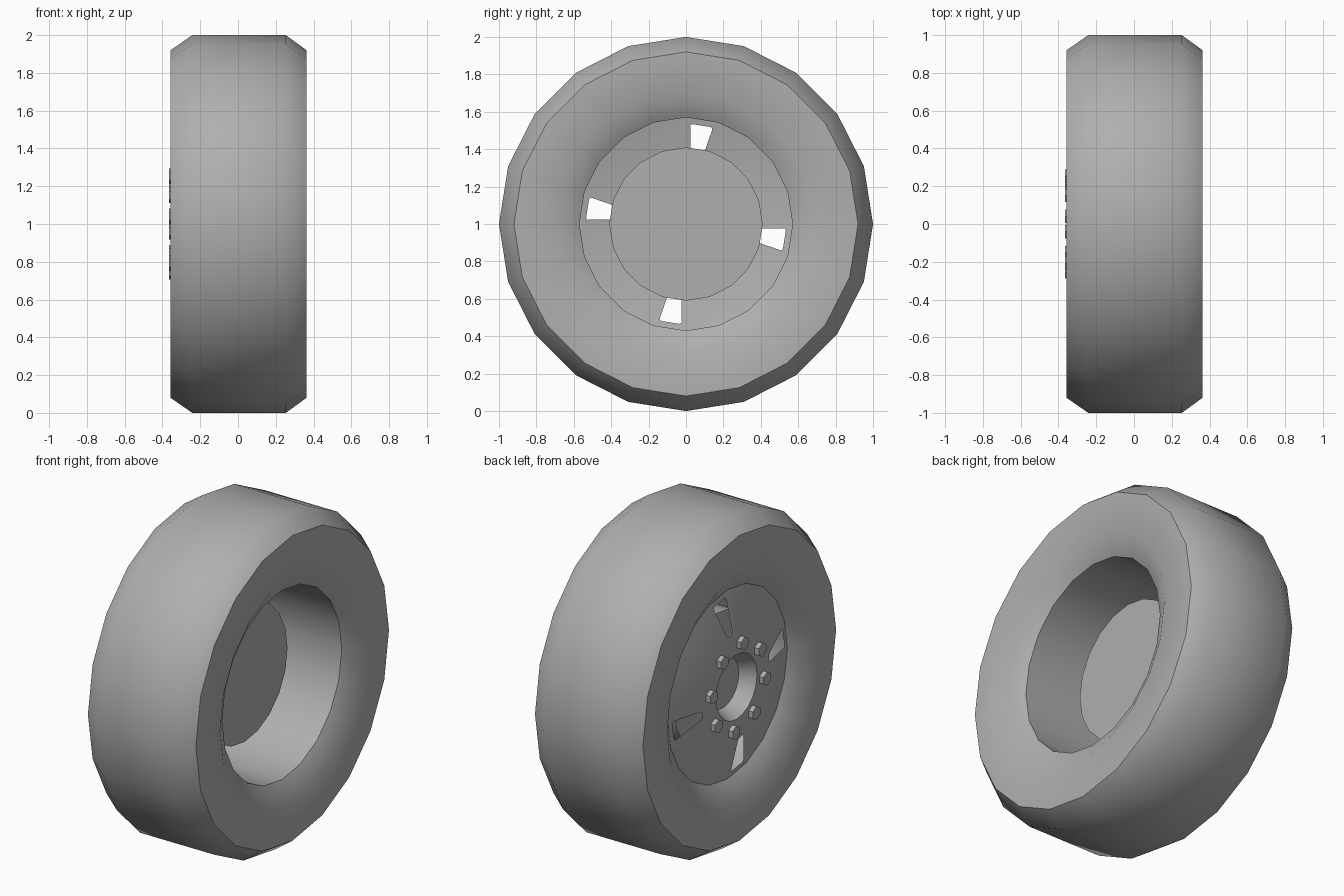
import bpy, bmesh
from math import sin, cos, radians, pi

if "Cube" in bpy.data.objects:
    bpy.data.objects.remove(bpy.data.objects["Cube"])

SIDES = 20
AXLE = 1.0  # height of the wheel centre

# Dark grey finish shared by all parts
grey = bpy.data.materials.new("dark_grey")
grey.diffuse_color = (.43, .43, .43, 1)
grey.use_nodes = True
grey.node_tree.nodes["Principled BSDF"].inputs["Base Color"].default_value = grey.diffuse_color


def finish(bm, name, angle=35):
    me = bpy.data.meshes.new(name)
    bm.to_mesh(me)
    bm.free()
    me.materials.append(grey)
    me.shade_smooth()
    me.set_sharp_from_angle(angle=radians(angle))
    ob = bpy.data.objects.new(name, me)
    ob.location = (.003, 0, AXLE)
    bpy.context.collection.objects.link(ob)
    return ob


def lathe(profile, sides=SIDES, closed=False, caps=(), centre=(0, 0), turn=0):
    """Spin (x, radius) points round the x axis; returns bmesh and rows of faces."""
    bm = bmesh.new()
    rings = []
    for x, r in profile:
        rings.append([bm.verts.new((x, centre[0] + r * cos(turn + 2 * pi * i / sides),
                                    centre[1] + r * sin(turn + 2 * pi * i / sides)))
                      for i in range(sides)])
    pairs = list(zip(rings, rings[1:]))
    if closed:
        pairs.append((rings[-1], rings[0]))
    rows = [[bm.faces.new((a[i], a[(i + 1) % sides], b[(i + 1) % sides], b[i]))
             for i in range(sides)] for a, b in pairs]
    for c in caps:
        bm.faces.new(rings[c])
    bmesh.ops.recalc_face_normals(bm, faces=bm.faces[:])
    return bm, rows


# Tyre with bevelled shoulders, sloped bead and inner barrel
bm, _ = lathe([(-.36, .92), (-.245, 1), (.25, 1), (.36, .92),
               (.36, .69), (.29, .57), (-.28, .57), (-.36, .69)], closed=True)
finish(bm, "tyre", 42)

# Rim face: dished disc with hub cup and four round-cornered slots
bm, rows = lathe([(-.28, .57), (-.34, .30), (-.34, .195), (-.25, .15)], caps=(-1,))
slots = [f for i, f in enumerate(rows[0]) if i % 5 == 4]
bmesh.ops.inset_individual(bm, faces=slots, thickness=.035)
# Pull the slot's outer end slightly inwards
for v in {v for f in slots for v in f.verts}:
    r = (v.co.y ** 2 + v.co.z ** 2) ** .5
    if r > .45:
        v.co.y *= .985
        v.co.z *= .985
corners = [v for f in slots for v in f.verts]
bmesh.ops.delete(bm, geom=slots, context='FACES_ONLY')
bmesh.ops.bevel(bm, geom=corners, offset=.01, segments=1, affect='VERTICES')
bm.normal_update()
if sum(f.normal.x * f.calc_area() for f in bm.faces) > 0:
    bmesh.ops.reverse_faces(bm, faces=bm.faces[:])
finish(bm, "rim_face")

# Brake drum inside the barrel
bm, _ = lathe([(-.21, .41), (.04, .41)], caps=(0, 1))
finish(bm, "brake_drum")

# Ring of eight hexagonal wheel bolts
for k in range(8):
    a = radians(99 + 45 * k)
    bm, _ = lathe([(-.33, .041), (-.368, .041)], sides=6, caps=(0, 1),
                  centre=(.257 * cos(a), .257 * sin(a)), turn=pi / 6)
    finish(bm, f"wheel_bolt_{k + 1}")
